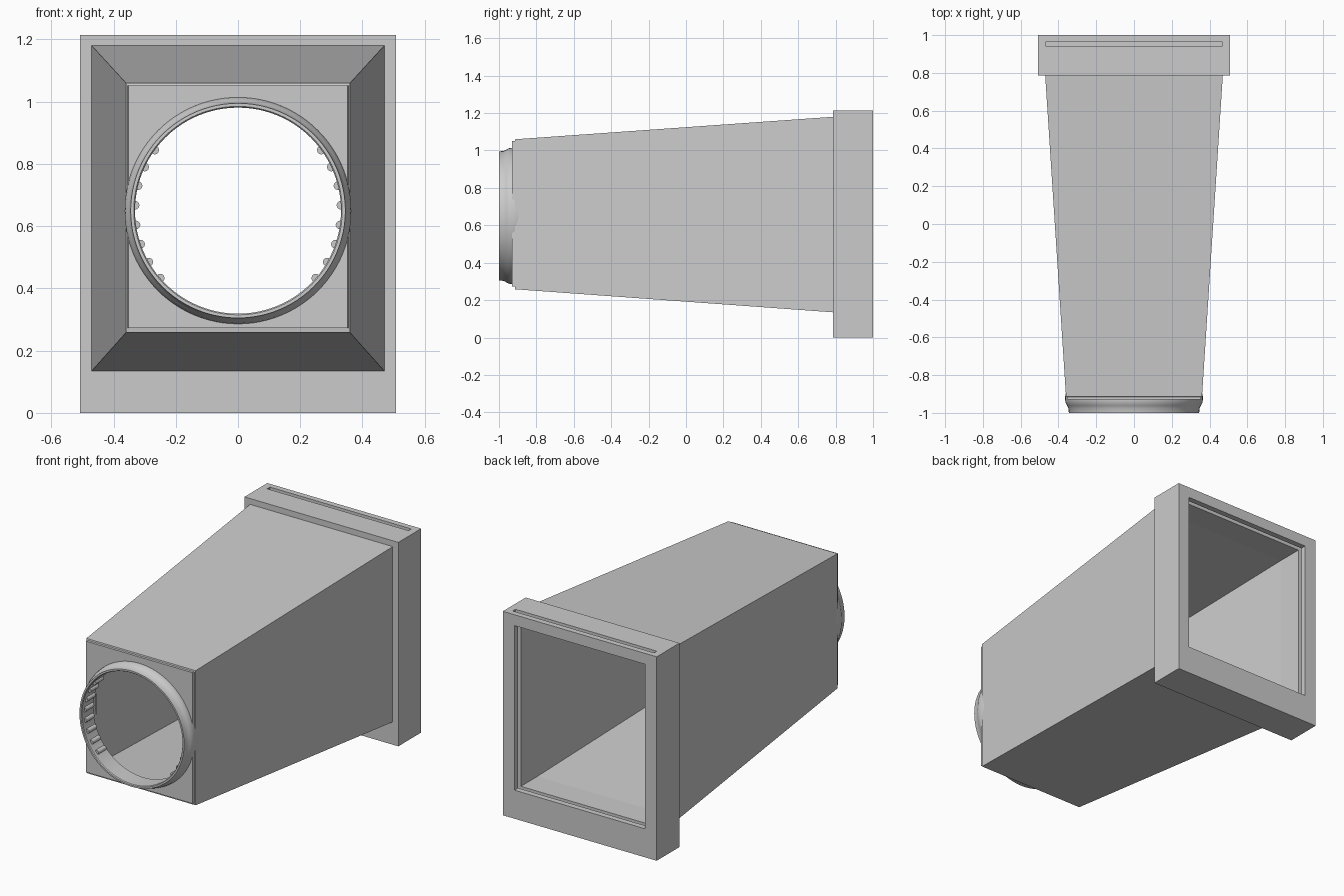
import bpy, bmesh, math
from mathutils import Matrix

cube = bpy.data.objects.get("Cube")
if cube:
    bpy.data.objects.remove(cube, do_unlink=True)

AXIS_Z = 0.65      # height of the round front opening
BORE = 0.331

grey = bpy.data.materials.new("light grey")
grey.use_nodes = True
COLOUR = (0.6, 0.6, 0.6, 1)
grey.diffuse_color = COLOUR
grey.node_tree.nodes["Principled BSDF"].inputs["Base Color"].default_value = COLOUR


def finish(name, bm):
    bmesh.ops.recalc_face_normals(bm, faces=bm.faces)
    mesh = bpy.data.meshes.new(name)
    bm.to_mesh(mesh)
    bm.free()
    mesh.materials.append(grey)
    ob = bpy.data.objects.new(name, mesh)
    bpy.context.collection.objects.link(ob)
    return ob


def loft(name, sections):
    """Rectangular sections (y, half width, bottom, top) joined along y."""
    bm = bmesh.new()
    rings = [[bm.verts.new((sx * hx, y, z)) for sx, z in
              ((-1, z0), (1, z0), (1, z1), (-1, z1))]
             for y, hx, z0, z1 in sections]
    for a, b in zip(rings, rings[1:]):
        for i in range(4):
            j = (i + 1) % 4
            bm.faces.new((a[i], a[j], b[j], b[i]))
    bm.faces.new(rings[0])
    bm.faces.new(rings[-1])
    return finish(name, bm)


def cylinder(bm, x, z, radius, y0, y1, sides):
    place = Matrix.Translation((x, (y0 + y1) / 2, z)) @ Matrix.Rotation(math.pi / 2, 4, 'X')
    bmesh.ops.create_cone(bm, cap_ends=True, segments=sides, radius1=radius,
                          radius2=radius, depth=y1 - y0, matrix=place)


def cut(target, cutters):
    """Subtract each cutter, bake the result and remove the cutter."""
    for cutter in cutters:
        cutter.hide_render = True
        mod = target.modifiers.new("cut", 'BOOLEAN')
        mod.operation, mod.solver, mod.object = 'DIFFERENCE', 'EXACT', cutter
        bpy.ops.object.select_all(action='DESELECT')
        bpy.context.view_layer.objects.active = target
        target.select_set(True)
        bpy.ops.object.modifier_apply(modifier=mod.name)
        bpy.data.objects.remove(cutter, do_unlink=True)


# Tapered hollow body with a slightly stepped front plate
body = loft("tapered_body", [
    (-0.93, 0.352, 0.272, 1.052), (-0.915, 0.355, 0.272, 1.052),
    (-0.913, 0.36, 0.258, 1.06), (0.785, 0.47, 0.135, 1.18)])
cavity = loft("cavity_cutter", [(-0.89, 0.335, 0.29, 1.03), (0.785, 0.43, 0.17, 1.15),
                                (0.82, 0.43, 0.17, 1.15)])
bm = bmesh.new()
cylinder(bm, 0, AXIS_Z, 0.345, -1.1, -0.85, 96)
cut(body, [cavity, finish("bore_cutter", bm)])

# Rear frame with its opening and the slide-in slot from the top
frame = loft("rear_frame", [(0.785, 0.507, 0, 1.215), (1, 0.507, 0, 1.215)])
cut(frame, [loft("opening_cutter", [(0.7, 0.43, 0.17, 1.15), (1.1, 0.43, 0.17, 1.15)]),
            loft("slot_cutter", [(0.94, 0.466, 0.135, 1.3), (0.966, 0.466, 0.135, 1.3)])])

# Flared front collar, a turned profile of (radius, y)
profile = [(BORE, -0.995), (0.335, -1), (0.345, -1), (0.347, -0.975), (0.354, -0.962),
           (0.361, -0.95), (0.364, -0.935), (0.364, -0.91), (0.36, -0.89), (BORE, -0.89)]
bm = bmesh.new()
SIDES = 96
rings = []
for i in range(SIDES):
    a = math.tau * i / SIDES
    rings.append([bm.verts.new((r * math.cos(a), y, AXIS_Z + r * math.sin(a)))
                  for r, y in profile])
for a, b in zip(rings, rings[1:] + rings[:1]):
    for k in range(len(profile)):
        n = (k + 1) % len(profile)
        bm.faces.new((a[k], a[n], b[n], b[k]))
collar = finish("front_collar", bm)
bpy.ops.object.select_all(action='DESELECT')
collar.select_set(True)
bpy.context.view_layer.objects.active = collar
bpy.ops.object.shade_smooth_by_angle(angle=math.radians(35))

# Small grip bumps along both sides of the bore
bm = bmesh.new()
for side in (-1, 1):
    for step in range(-4, 4):
        a = math.radians(11 * step + 3)
        cylinder(bm, side * BORE * math.cos(a), AXIS_Z + BORE * math.sin(a),
                 0.014, -0.975, -0.9, 12)
finish("grip_bumps", bm)
